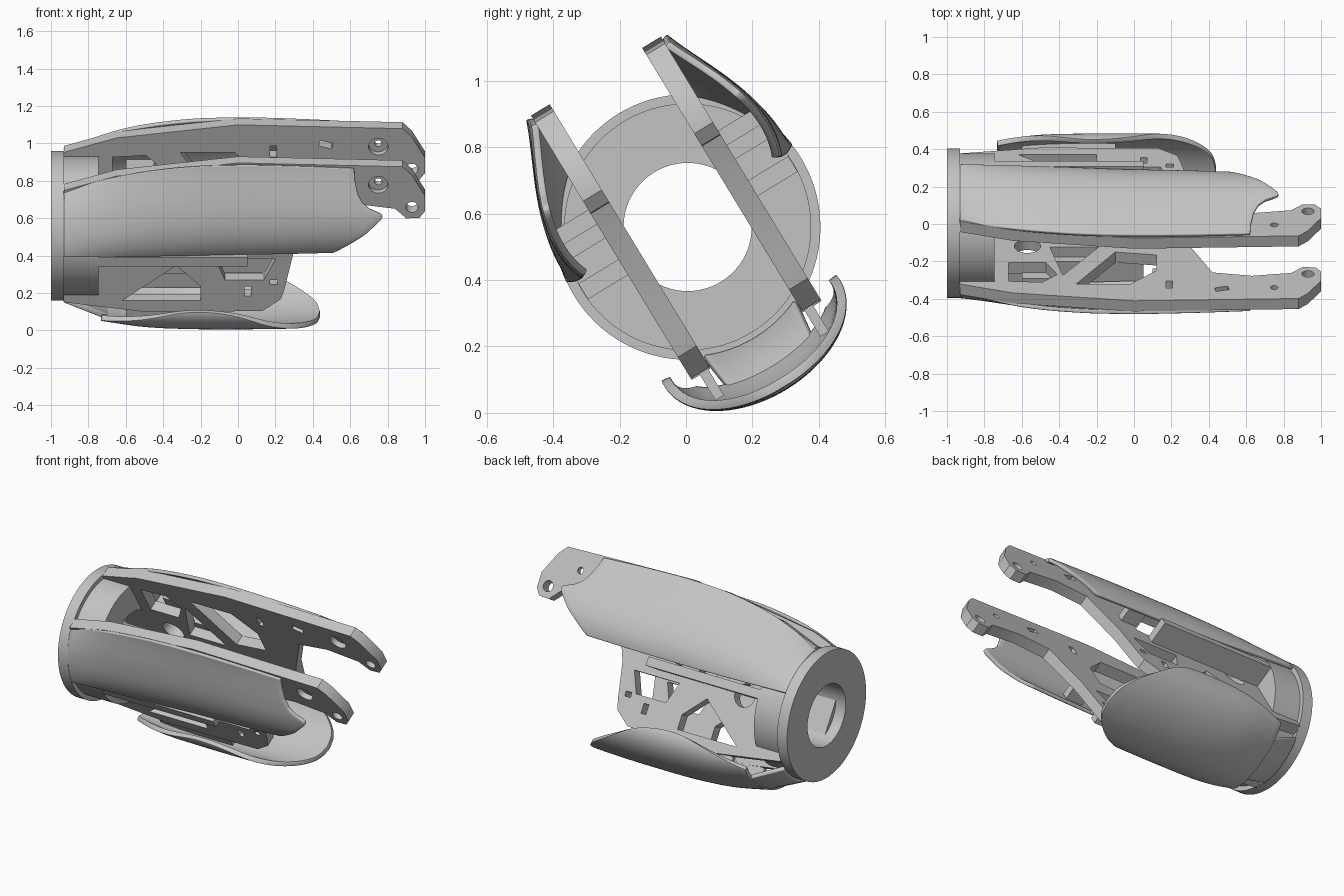
import bpy, bmesh, math
from mathutils import Matrix, Vector

cube = bpy.data.objects.get("Cube")
if cube:
    bpy.data.objects.remove(cube)

# The assembly is built upright around the x axis, then rolled into place
PLACE = Matrix.Translation((0, 0.005, 0.56)) @ Matrix.Rotation(math.radians(31.3), 4, 'X')
PLATE_Y, THICK = 0.196, 0.066

grey = bpy.data.materials.new("light_grey")
grey.use_nodes = True
grey.diffuse_color = (0.55, 0.55, 0.55, 1)
grey.node_tree.nodes["Principled BSDF"].inputs["Base Color"].default_value = (0.55, 0.55, 0.55, 1)


def add(name, mesh):
    mesh.transform(PLACE)
    mesh.materials.clear()
    mesh.materials.append(grey)
    ob = bpy.data.objects.new(name, mesh)
    bpy.context.collection.objects.link(ob)
    bpy.ops.object.select_all(action='DESELECT')
    ob.select_set(True)
    bpy.context.view_layer.objects.active = ob
    bpy.ops.object.shade_smooth_by_angle(angle=math.radians(35))
    return ob


def circle(x, y, r, n=32):
    return [(x + r * math.cos(2 * math.pi * i / n), y + r * math.sin(2 * math.pi * i / n)) for i in range(n)]


def sheet(name, loops, thickness, matrix):
    """Filled flat outline with holes, extruded and placed."""
    cu = bpy.data.curves.new(name, 'CURVE')
    cu.dimensions, cu.fill_mode, cu.extrude = '2D', 'BOTH', thickness / 2
    for pts in loops:
        sp = cu.splines.new('POLY')
        sp.points.add(len(pts) - 1)
        sp.use_cyclic_u = True
        for p, (x, y) in zip(sp.points, pts):
            p.co = (x, y, 0, 1)
    tmp = bpy.data.objects.new(name + "_outline", cu)
    bpy.context.collection.objects.link(tmp)
    bpy.context.view_layer.update()
    mesh = bpy.data.meshes.new_from_object(tmp.evaluated_get(bpy.context.evaluated_depsgraph_get()))
    bpy.data.objects.remove(tmp)
    bm = bmesh.new()
    bm.from_mesh(mesh)
    bmesh.ops.remove_doubles(bm, verts=bm.verts, dist=0.0001)
    bm.to_mesh(mesh)
    bm.free()
    mesh.transform(matrix)
    return add(name, mesh)


def spline(rows, steps):
    """Smooth curve through rows of numbers."""
    rows = [Vector(r) for r in rows]
    ext = [2 * rows[0] - rows[1]] + rows + [2 * rows[-1] - rows[-2]]
    out = []
    for i in range(len(rows) - 1):
        a, b, c, d = ext[i:i + 4]
        for k in range(steps):
            t = k / steps
            out.append(b + (c - a) * (t / 2) + (2 * a - 5 * b + 4 * c - d) * (t * t / 2)
                       + (3 * b - a - 3 * c + d) * (t ** 3 / 2))
    return out + [rows[-1]]


def skin(name, rows, thickness):
    """Surface through rows of points, given an even thickness."""
    bm = bmesh.new()
    grid = [[bm.verts.new(p) for p in row] for row in rows]
    for r0, r1 in zip(grid, grid[1:]):
        for i in range(len(r0) - 1):
            bm.faces.new((r0[i], r0[i + 1], r1[i + 1], r1[i]))
    bmesh.ops.recalc_face_normals(bm, faces=bm.faces)
    mesh = bpy.data.meshes.new(name)
    bm.to_mesh(mesh)
    bm.free()
    ob = add(name, mesh)
    mod = ob.modifiers.new("thickness", 'SOLIDIFY')
    mod.thickness, mod.offset = thickness, 0
    bev = ob.modifiers.new("soft_rim", 'BEVEL')
    bev.width, bev.segments, bev.angle_limit = 0.006, 2, math.radians(50)
    return ob


def box(name, x0, x1, y0, y1, z0, z1):
    bm = bmesh.new()
    bmesh.ops.create_cube(bm, size=1)
    for v in bm.verts:
        v.co = (x1 if v.co.x > 0 else x0, y1 if v.co.y > 0 else y0, z1 if v.co.z > 0 else z0)
    bmesh.ops.recalc_face_normals(bm, faces=bm.faces)
    mesh = bpy.data.meshes.new(name)
    bm.to_mesh(mesh)
    bm.free()
    return add(name, mesh)


# Mounting ring and the narrower collar in front of it
for name, radius, x0, x1 in (("mounting_ring", 0.4, -1, -0.93), ("collar", 0.372, -0.93, -0.745)):
    turn = Matrix.Translation(((x0 + x1) / 2, 0, 0)) @ Matrix.Rotation(math.pi / 2, 4, 'Y')
    sheet(name, [circle(0, 0, radius, 96), circle(0, 0, 0.193, 96)], x1 - x0, turn)

# Side plates: outline, windows, slots and pin holes
outline = [(-0.93, 0.36), (-0.65, 0.45), (0, 0.532), (0.88, 0.508), (0.93, 0.455), (1, 0.325),
           (1, 0.23), (0.97, 0.188), (0.9, 0.185), (0.84, 0.245), (0.63, 0.275), (0.42, 0.24),
           (0.295, -0.04), (0.25, -0.25), (0.23, -0.32), (0.13, -0.395), (-0.5, -0.4), (-0.93, -0.34)]
windows = [
    [(-0.67, 0.33), (-0.49, 0.34), (-0.41, 0.26), (-0.47, 0.14), (-0.67, 0.14)],
    [(-0.31, 0.36), (-0.02, 0.36), (0.12, 0.22), (0.12, 0.06), (-0.1, 0.03)],
    [(-0.38, 0.27), (-0.19, -0.02), (-0.45, -0.02)],
    [(-0.62, -0.33), (-0.33, -0.11), (-0.2, -0.24), (-0.2, -0.33)],
    [(-0.12, -0.07), (0.2, -0.07), (0.14, -0.2), (-0.07, -0.2)],
    [(0.17, 0.33), (0.205, 0.33), (0.205, 0.4), (0.17, 0.4)],
    [(0.43, 0.4), (0.5, 0.38), (0.51, 0.415), (0.44, 0.435)],
    [(0.035, -0.3), (0.07, -0.3), (0.07, -0.24), (0.035, -0.24)],
    [(0.17, -0.23), (0.21, -0.23), (0.21, -0.2), (0.17, -0.2)],
    circle(-0.57, -0.03, 0.07), circle(0.93, 0.255, 0.033)]
stand = Matrix.Rotation(math.pi / 2, 4, 'X')
for side, label in ((1, "back"), (-1, "front")):
    for part, bore, shift in (("plate", 0.02, 1), ("plate_recess", 0.052, -1)):
        y = side * PLATE_Y + shift * THICK / 4
        sheet(f"{label}_{part}", [outline] + windows + [circle(0.75, 0.395, bore)],
              THICK / 2, Matrix.Translation((0, y, 0)) @ stand)

# Side covers: sections (upper y, z, two bulge points, lower y, z) swept forward
sections = [(0.208, 0.345, 0.28, 0.3, 0.375, 0.17, 0.388, 0.045),
            (0.232, 0.455, 0.29, 0.35, 0.408, 0.19, 0.374, 0.04),
            (0.238, 0.51, 0.285, 0.39, 0.418, 0.2, 0.36, 0.036),
            (0.238, 0.525, 0.285, 0.39, 0.418, 0.2, 0.347, 0.036),
            (0.236, 0.518, 0.285, 0.385, 0.415, 0.2, 0.342, 0.038),
            (0.233, 0.502, 0.285, 0.38, 0.405, 0.2, 0.335, 0.042)]
# Front edge of the cover with its scooped notch: (position across, x)
nose = [(0, 0.62), (0.15, 0.625), (0.3, 0.64), (0.4, 0.665), (0.46, 0.7), (0.5, 0.745),
        (0.53, 0.775), (0.58, 0.765), (0.75, 0.68), (1, 0.51)]


def nose_x(t):
    for (t0, x0), (t1, x1) in zip(nose, nose[1:]):
        if t <= t1:
            return x0 + (x1 - x0) * (t - t0) / (t1 - t0)
    return nose[-1][1]


for side, label in ((1, "back"), (-1, "front")):
    swept = spline(sections, 8)
    rows = []
    for i, sec in enumerate(swept):
        row = []
        for k in range(51):
            t = k / 50
            w = ((1 - t) ** 3, 3 * t * (1 - t) ** 2, 3 * t * t * (1 - t), t ** 3)
            y = sum(w[j] * sec[2 * j] for j in range(4))
            z = sum(w[j] * sec[2 * j + 1] for j in range(4))
            x = -0.93 + (nose_x(t) + 0.93) * i / (len(swept) - 1)
            row.append((x, side * y, z))
        rows.append(row)
    skin(f"{label}_cover", rows, 0.022)
    # Brackets tying each cover to its plate, and ribs under the plate
    for part, x0, x1, a, b, z0, z1 in (("cover_ledge", -0.93, 0.05, 0.225, 0.37, -0.03, 0.025),
                                       ("cover_bracket", -0.6, -0.45, 0.225, 0.35, 0.1, 0.2),
                                       ("cover_tab", 0.1, 0.22, 0.225, 0.35, 0.1, 0.15),
                                       ("lower_rib", -0.6, -0.1, 0.17, 0.2, -0.49, -0.39)):
        box(f"{label}_{part}", x0, x1, *sorted((side * a, side * b)), z0, z1)


def trough(x, half, centre, keel, sweep, n):
    """Part of an ellipse, open upwards, reaching sweep degrees to each side."""
    angles = [math.radians(sweep) * (2 * k / n - 1) for k in range(n + 1)]
    return [(x, half * math.sin(a), centre - (centre - keel) * math.cos(a)) for a in angles]


# Lower cover: leaf-shaped trough, stations of (x, half width, centre z, keel z, sweep)
stations = [(-0.73, 0.265, -0.38, -0.498, 63), (-0.5, 0.29, -0.378, -0.54, 82), (-0.25, 0.295, -0.376, -0.557, 96),
            (0, 0.295, -0.376, -0.559, 88), (0.2, 0.293, -0.376, -0.557, 60), (0.34, 0.29, -0.376, -0.553, 37),
            (0.415, 0.288, -0.376, -0.55, 19), (0.438, 0.287, -0.376, -0.548, 2)]
skin("lower_cover", [trough(*s, 40) for s in spline(stations, 6)], 0.028)
skin("lower_cover_tail", [trough(-0.93, 0.4, 0, -0.4, 24, 12), trough(-0.7, 0.265, -0.38, -0.502, 34, 12)], 0.028)
